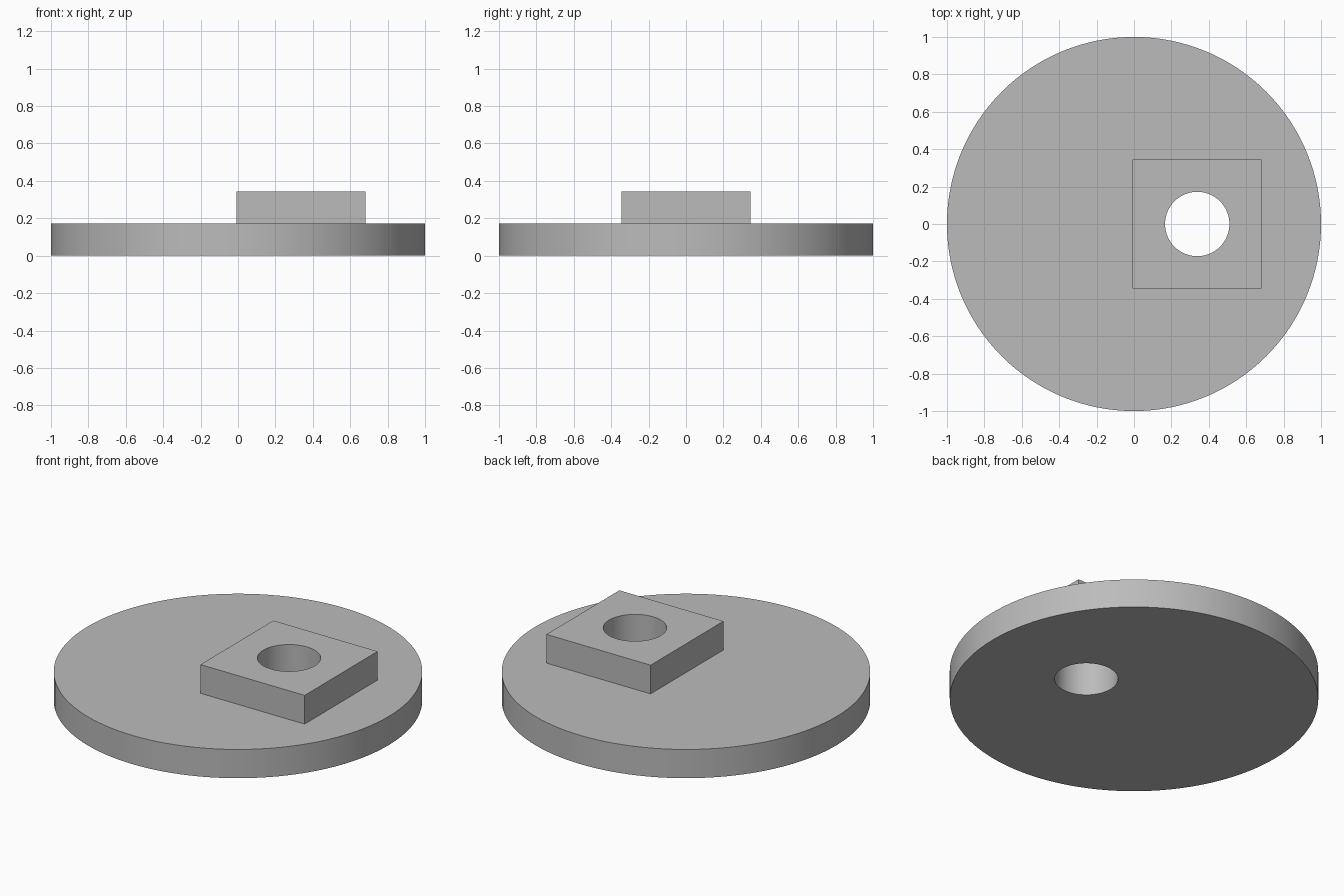
import bpy
import math

THICK = 0.172      # thickness of the disc and of the block above it
OFFSET = 0.338     # sideways position of the block and bore
BLOCK = 0.69       # block side
BORE = 0.172       # bore radius

cube = bpy.data.objects.get("Cube")
if cube:
    bpy.data.objects.remove(cube, do_unlink=True)

grey = bpy.data.materials.new("plain grey")
grey.use_nodes = True
colour = (0.5, 0.5, 0.5, 1)
grey.diffuse_color = colour
grey.node_tree.nodes["Principled BSDF"].inputs["Base Color"].default_value = colour


def cylinder(name, radius, bottom, top, x=0):
    bpy.ops.mesh.primitive_cylinder_add(
        vertices=128, radius=radius, depth=top - bottom,
        location=(x, 0, (bottom + top) / 2))
    obj = bpy.context.object
    obj.name = name
    obj.data.materials.append(grey)
    return obj


def combine(target, tool, operation):
    tool.hide_render = True
    mod = target.modifiers.new(tool.name, "BOOLEAN")
    mod.operation = operation
    mod.solver = "EXACT"
    mod.object = tool
    bpy.ops.object.select_all(action="DESELECT")
    target.select_set(True)
    bpy.context.view_layer.objects.active = target
    bpy.ops.object.modifier_apply(modifier=mod.name)
    bpy.data.objects.remove(tool, do_unlink=True)


# Round base disc
disc = cylinder("disc_with_square_boss", 1, 0, THICK)

# Off-centre square block, sunk halfway into the disc so the two fuse
bottom, top = THICK / 2, 2 * THICK
bpy.ops.mesh.primitive_cube_add(size=1, location=(OFFSET, 0, (bottom + top) / 2))
block = bpy.context.object
block.name = "square_boss"
block.scale = (BLOCK, BLOCK, top - bottom)
block.data.materials.append(grey)
combine(disc, block, "UNION")

# Round bore through block and disc
bore = cylinder("bore_cutter", BORE, -THICK, 3 * THICK, OFFSET)
combine(disc, bore, "DIFFERENCE")

# Smooth round walls, crisp edges
bpy.ops.object.shade_smooth_by_angle(angle=math.radians(30))
